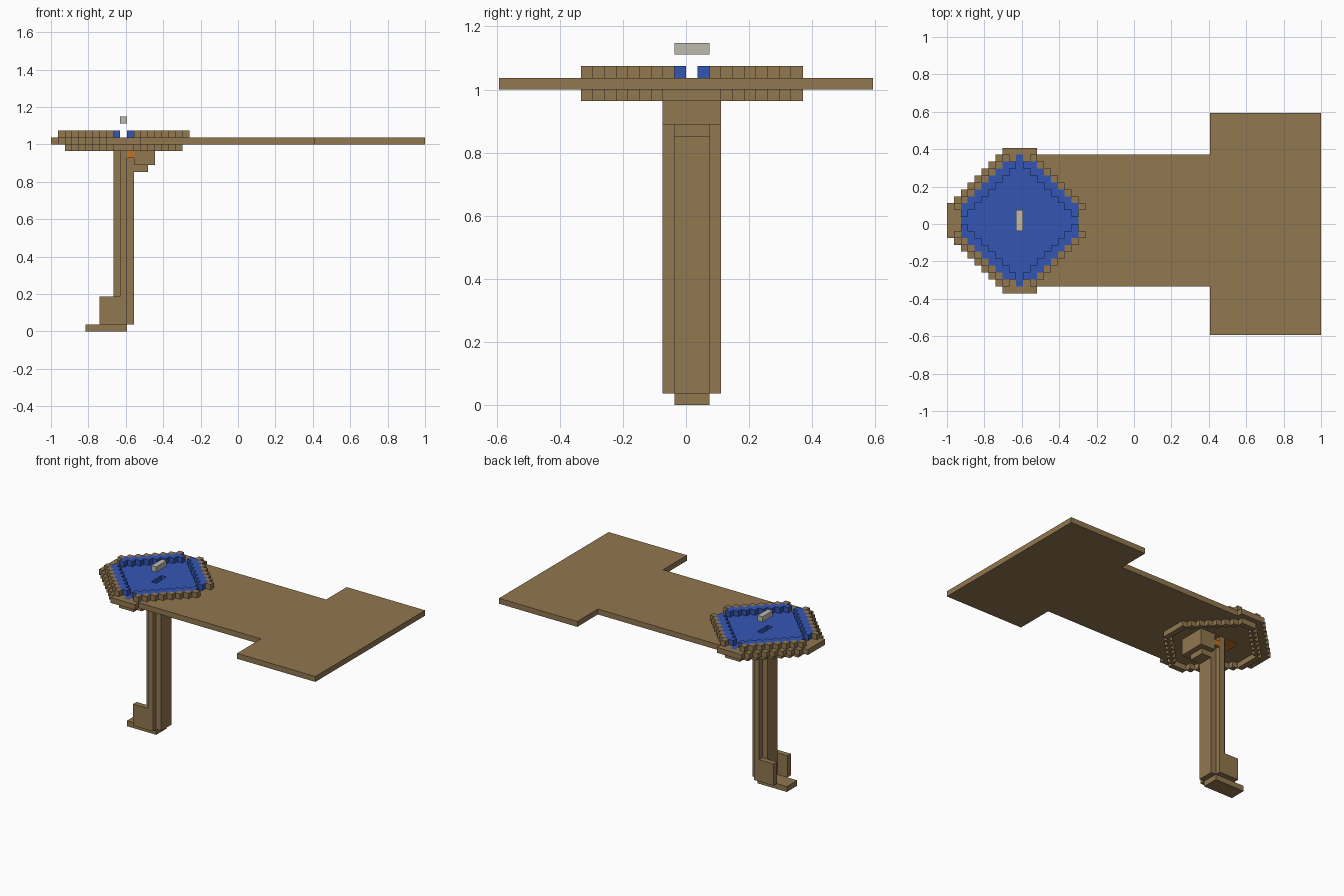
import bpy
import bmesh
from mathutils import Vector

U = 2 / 54          # edge length of one block
CX = -17            # column of blocks at the middle of the basin

if "Cube" in bpy.data.objects:
    bpy.data.objects.remove(bpy.data.objects["Cube"])


def material(name, rgb):
    m = bpy.data.materials.new(name)
    m.use_nodes = True
    m.diffuse_color = (*rgb, 1)
    bsdf = next(n for n in m.node_tree.nodes if n.type == 'BSDF_PRINCIPLED')
    bsdf.inputs["Base Color"].default_value = (*rgb, 1)
    bsdf.inputs["Roughness"].default_value = 0.8
    return m


WOOD = material("wood brown", (0.285, 0.185, 0.08))
BLUE = material("water blue", (0.034, 0.093, 0.456))
STONE = material("pale stone", (0.515, 0.49, 0.42))
ORANGE = material("orange", (0.57, 0.16, 0.015))


def finish(name, bm, mats):
    mesh = bpy.data.meshes.new(name)
    bm.to_mesh(mesh)
    bm.free()
    for m in mats:
        mesh.materials.append(m)
    obj = bpy.data.objects.new(name, mesh)
    bpy.context.collection.objects.link(obj)
    return obj


def blocks(name, cells, mats, rule=None):
    """Skin a set of grid blocks, keeping only their outer faces."""
    cells = set(cells)
    bm = bmesh.new()
    corners = {}

    def vert(p):
        if p not in corners:
            corners[p] = bm.verts.new(Vector(p) * U)
        return corners[p]

    for c in cells:
        for axis in range(3):
            a, b = (axis + 1) % 3, (axis + 2) % 3
            for side in (0, 1):
                near = list(c)
                near[axis] += 2 * side - 1
                if tuple(near) in cells:
                    continue
                loop = []
                for s, t in ((0, 0), (1, 0), (1, 1), (0, 1)):
                    p = list(c)
                    p[axis] += side
                    p[a] += s
                    p[b] += t
                    loop.append(vert(tuple(p)))
                face = bm.faces.new(loop if side else loop[::-1])
                if rule and rule(c, axis, side):
                    face.material_index = 1
    bmesh.ops.dissolve_limit(bm, angle_limit=0.01, verts=bm.verts[:],
                             edges=bm.edges[:], delimit={'MATERIAL'})
    return finish(name, bm, mats)


def box(name, x, y, z, mat):
    """Box from ranges given in blocks."""
    bm = bmesh.new()
    bmesh.ops.create_cube(bm, size=1)
    for v in bm.verts:
        v.co = [U * (r[0] + (c + 0.5) * (r[1] - r[0])) for c, r in zip(v.co, (x, y, z))]
    return finish(name, bm, [mat])


def diamond(reach_x, reach_y, test):
    """Grid positions around the basin centre whose distances pass the test."""
    return [(CX + dx, dy)
            for dx in range(-reach_x, reach_x + 1)
            for dy in range(-reach_y, reach_y + 1)
            if test(abs(dx), abs(dy))]


def layer(positions, z):
    return [(x, y, z) for x, y in positions]


# Deck: stepped basin floor joined to the long walkway and wide end platform
floor = diamond(10, 10, lambda a, b: a + b <= 12)
walkway = [(x, y) for x in range(CX + 1, 11) for y in range(-9, 10)]
platform = [(x, y) for x in range(11, 27) for y in range(-16, 16)]
slot = {(CX, y) for y in (-1, 0, 1)}
water = set(diamond(8, 9, lambda a, b: a + b <= 9))
deck = (set(floor) | set(walkway) | set(platform)) - slot
blocks("deck", layer(deck, 27), [WOOD, BLUE],
       lambda c, axis, side: (axis == 2 and side and c[:2] in water)
       or (axis < 2 and abs(c[0] - CX) <= 1 and abs(c[1]) <= 2))

# Raised rims around the basin, open at the four tips
outer_rim = diamond(9, 9, lambda a, b: a + b == 11)
inner_rim = diamond(8, 8, lambda a, b: 9 <= a + b <= 10 and min(a, b) >= a + b - 8)
blocks("outer_rim", layer(outer_rim, 28), [WOOD])
blocks("inner_rim", layer(inner_rim, 28), [BLUE])

# Hanging rim under the basin
lower_rim = diamond(8, 9, lambda a, b: a + b == 10 or (a == 8 and b <= 2)
                    or (b == 9 and a <= 1))
blocks("lower_rim", layer(lower_rim, 26), [WOOD])

# Post with a cross-shaped section, blue where it shows through the slot
section = diamond(1, 2, lambda a, b: a == 0 or b <= 1)
blocks("post", [(x, y, z) for x, y in section for z in range(1, 27)], [WOOD, BLUE],
       lambda c, axis, side: axis == 2 and side == 1)

# Foot with two side plates
box("foot", (-22, -16), (-1, 2), (0, 1), WOOD)
for name, y in (("front", -2), ("back", 2)):
    box(name + "_foot_plate", (-20, -17), (y, y + 1), (1, 5), WOOD)
    box(name + "_post_light", (-16, -15), (y, y + 1), (25, 26), ORANGE)

# Bracket under the walkway side of the post
box("upper_bracket", (-15, -12), (-2, 3), (24, 27), WOOD)
box("lower_bracket", (-15, -13), (-1, 2), (23, 24), WOOD)

# Orange panel on the underside of the basin
box("underside_panel", (-20, -13), (-2, 3), (26.85, 27), ORANGE)

# Stone bar floating above the basin
box("floating_bar", (-17, -16), (-1, 2), (30, 31), STONE)
